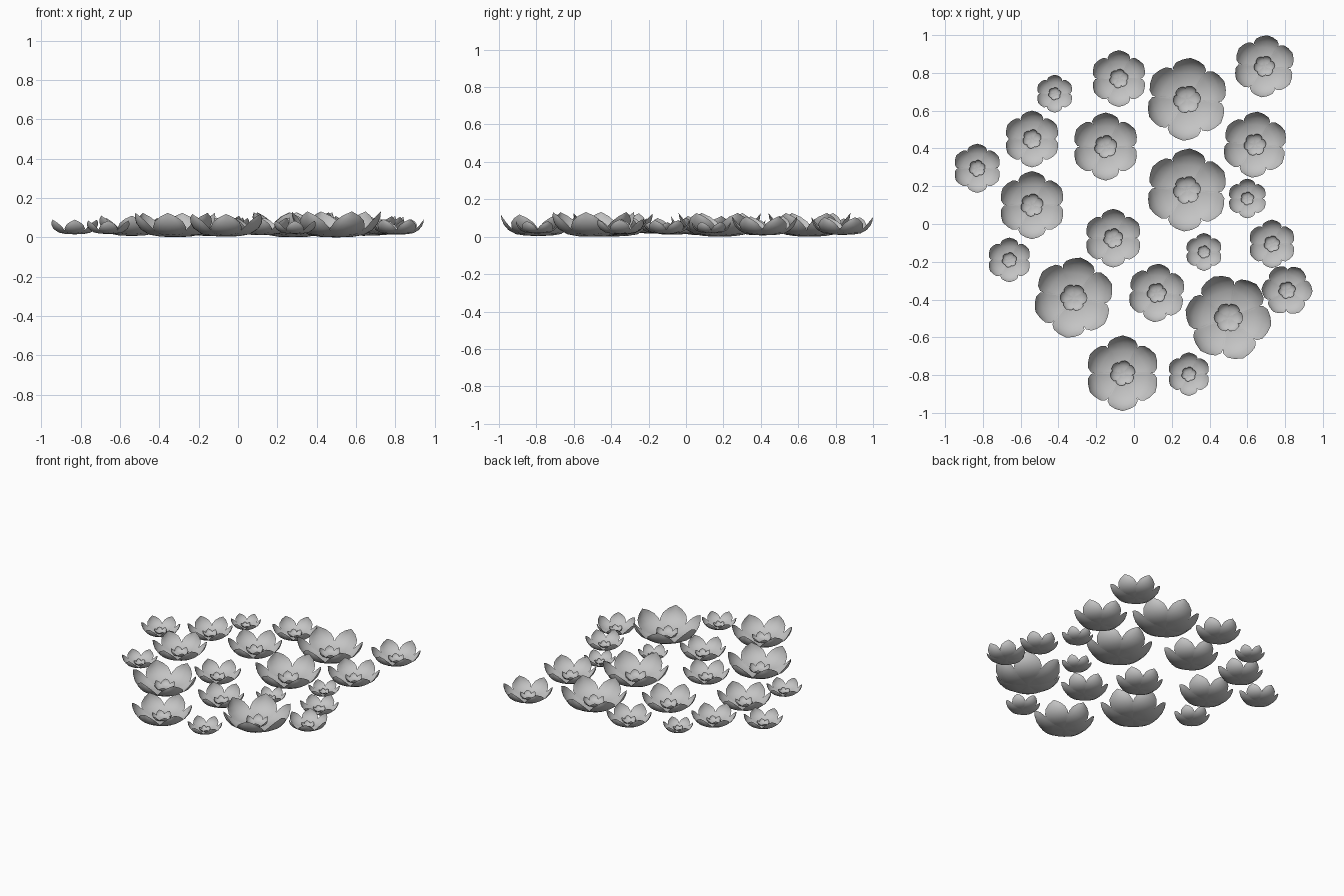
import bpy, bmesh, math
from mathutils import Matrix

cube = bpy.data.objects.get("Cube")
if cube:
    bpy.data.objects.remove(cube, do_unlink=True)

grey = bpy.data.materials.new("petal grey")
grey.use_nodes = True
grey.diffuse_color = (0.55, 0.55, 0.55, 1)
grey.node_tree.nodes["Principled BSDF"].inputs["Base Color"].default_value = (0.55, 0.55, 0.55, 1)

# Petal rows from base to tip: reach, height, half width
PETAL = [(0, 0, .03), (.35, .01, .21), (.6, .05, .35), (.8, .16, .4),
         (.92, .30, .34), (.98, .44, .2), (1, .57, .005)]
COLUMNS = 6
PETALS = 6


def add_petal(bm, matrix):
    rows = []
    for reach, height, half in PETAL:
        row = []
        for i in range(COLUMNS + 1):
            u = 2 * i / COLUMNS - 1
            cup = half * u * u * .2
            v = bm.verts.new((reach - cup * reach, half * u, height + cup * reach))
            v.co = matrix @ v.co
            row.append(v)
        rows.append(row)
    for low, high in zip(rows, rows[1:]):
        for i in range(COLUMNS):
            face = bm.faces.new((low[i], high[i], high[i + 1], low[i + 1]))
            face.normal_flip()
            face.smooth = True


def add_whorl(bm, size, lift, turn):
    for k in range(PETALS):
        angle = math.radians(90 + turn) + k * math.tau / PETALS
        add_petal(bm, Matrix.Translation((0, 0, lift))
                  @ Matrix.Rotation(angle, 4, "Z") @ Matrix.Scale(size, 4))


def flower(index, x, y, size, turn):
    bm = bmesh.new()
    add_whorl(bm, size, 0, turn)                          # outer petals
    add_whorl(bm, size * .34, size * .03, turn * 2 - 12)  # inner petals
    mesh = bpy.data.meshes.new("flower")
    bm.to_mesh(mesh)
    bm.free()
    mesh.materials.append(grey)
    obj = bpy.data.objects.new(f"flower_{index}", mesh)
    # Larger flowers sit a little lower
    obj.location = (x, y, max(0, .037 - .165 * size))
    bpy.context.collection.objects.link(obj)


# Position, radius and turn of each flower
FLOWERS = [
    (-.42, .69, .10, 0), (-.08, .77, .15, 0), (.28, .66, .22, -5),
    (.69, .835, .165, -5), (-.54, .45, .15, 0), (-.15, .41, .18, 0),
    (.64, .42, .175, -5), (-.83, .295, .13, 0), (-.54, .10, .18, 0),
    (.28, .18, .22, -4), (.60, .135, .105, 0), (-.11, -.075, .155, 0),
    (.73, -.105, .128, 0), (.37, -.148, .10, 0), (-.66, -.19, .118, 0),
    (-.32, -.39, .215, -10), (.12, -.365, .155, -5), (.81, -.35, .135, 28),
    (.50, -.495, .23, 20), (-.06, -.79, .20, 0), (.29, -.795, .115, 0),
]
for n, spec in enumerate(FLOWERS, 1):
    flower(n, *spec)
